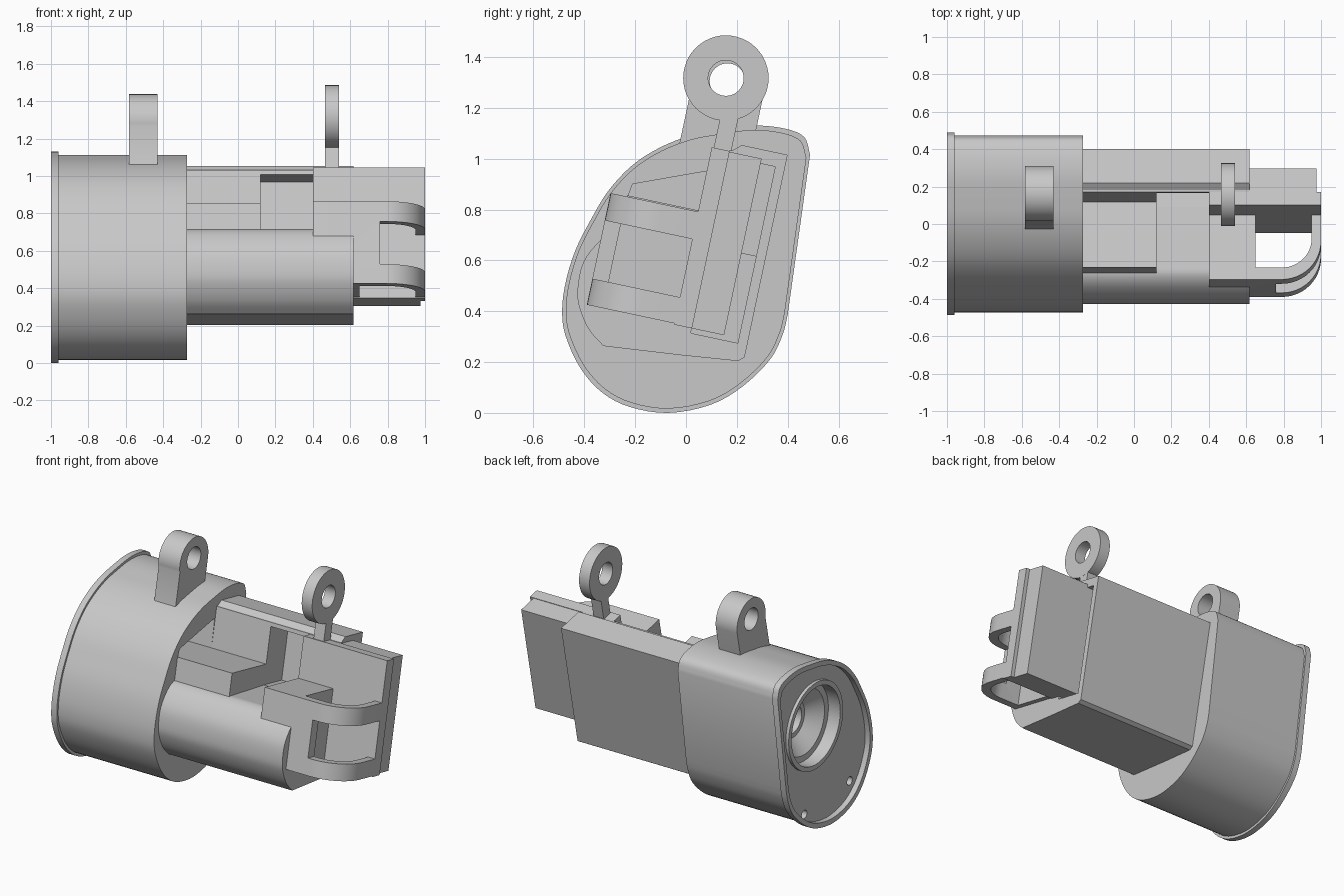
import bpy, bmesh
from math import sin, cos, pi, radians
from mathutils import Vector

cube = bpy.data.objects.get("Cube")
if cube:
    bpy.data.objects.remove(cube, do_unlink=True)

GREY = (0.58, 0.58, 0.58, 1)
grey = bpy.data.materials.new("light_grey")
grey.use_nodes = True
grey.diffuse_color = GREY
grey.node_tree.nodes["Principled BSDF"].inputs["Base Color"].default_value = GREY

TILT = radians(12)


def tilt(a, h):
    """Leaning frame (depth, height) to y, z."""
    return (a * cos(TILT) + h * sin(TILT), h * cos(TILT) - a * sin(TILT))


def along_x(p, t):
    return (t, p[0], p[1])


def along_lean(p, t):
    return (p[0], *tilt(p[1], t))


def finish(name, bm):
    bmesh.ops.recalc_face_normals(bm, faces=bm.faces)
    mesh = bpy.data.meshes.new(name)
    bm.to_mesh(mesh)
    bm.free()
    mesh.materials.append(grey)
    obj = bpy.data.objects.new(name, mesh)
    bpy.context.collection.objects.link(obj)
    return obj


def prism(name, pts, lo, hi, place=along_x):
    bm = bmesh.new()
    rings = [[bm.verts.new(place(p, t)) for p in pts] for t in (lo, hi)]
    bm.faces.new(rings[0])
    bm.faces.new(rings[1])
    n = len(pts)
    for i in range(n):
        j = (i + 1) % n
        bm.faces.new((rings[0][i], rings[0][j], rings[1][j], rings[1][i]))
    return finish(name, bm)


def box(name, x0, x1, a0, a1, h0, h1):
    corners = ((a0, h0), (a1, h0), (a1, h1), (a0, h1))
    return prism(name, [tilt(*c) for c in corners], x0, x1)


def lathe(name, profile, y, z, n=40):
    """Turn an (x, radius) profile about an axis along x."""
    bm = bmesh.new()
    rings = [[bm.verts.new((x, y + r * cos(2 * pi * i / n), z + r * sin(2 * pi * i / n)))
              for i in range(n)] for x, r in profile]
    bm.faces.new(rings[0])
    bm.faces.new(rings[-1])
    for low, high in zip(rings, rings[1:]):
        for i in range(n):
            j = (i + 1) % n
            bm.faces.new((low[i], low[j], high[j], high[i]))
    return finish(name, bm)


def cut(obj, *cutters):
    for cutter in cutters:
        mod = obj.modifiers.new("cut", 'BOOLEAN')
        mod.operation = 'DIFFERENCE'
        mod.solver = 'EXACT'
        mod.object = cutter
        bpy.context.view_layer.update()
        result = bpy.data.meshes.new_from_object(
            obj.evaluated_get(bpy.context.evaluated_depsgraph_get()))
        obj.modifiers.clear()
        obj.data = result
        bpy.data.objects.remove(cutter, do_unlink=True)


def spline(pts, steps=4):
    """Smooth open curve through the points."""
    v = [Vector(p) for p in pts]
    v = [2 * v[0] - v[1]] + v + [2 * v[-1] - v[-2]]
    out = []
    for a, b, c, d in zip(v, v[1:], v[2:], v[3:]):
        for s in range(steps):
            t = s / steps
            out.append(tuple(0.5 * (2 * b + (c - a) * t + (2 * a - 5 * b + 4 * c - d) * t * t
                                    + (3 * b - a - 3 * c + d) * t ** 3)))
    return out + [tuple(v[-2])]


def arc(cx, cy, r, start, end, n=12):
    return [(cx + r * cos(radians(start + (end - start) * i / n)),
             cy + r * sin(radians(start + (end - start) * i / n))) for i in range(n + 1)]


# Teardrop housing with an end flange
outline = spline([(.488, 1.016), (.465, 1.085), (.39, 1.118), (.27, 1.13), (.133, 1.113),
                  (.016, 1.09), (-.10, 1.045), (-.21, .975), (-.306, .873), (-.376, .757),
                  (-.435, .64), (-.472, .52), (-.487, .41), (-.475, .307), (-.416, .177),
                  (-.33, .08), (-.22, .023), (-.07, 0), (.094, .031), (.22, .102),
                  (.33, .209), (.38, .307), (.4, .386)])


def shrink(k):
    return [(y * k, .56 + (z - .56) * k) for y, z in outline]


housing = prism("housing", shrink(.97), -.965, -.272)
flange = prism("flange", outline, -1, -.96)
cut(flange, prism("recess_cutter", shrink(.94), -1.1, -.9))
EYE = (.075, .685)
BOWL = [(-1.05, .25), (-.9, .25), (-.9, .21), (-.82, .12), (-.82, .09), (-.6, .09)]
HOLE = [(-1.05, .027), (-.85, .027)]
tray_opening = [tilt(-.048, .789), tilt(-.4, .789), (-.21, .9), (.15, .963)]
cut(housing,
    lathe("bowl_cutter", BOWL, *EYE),
    lathe("hole_cutter", HOLE, -.3, .18, 20),
    lathe("hole_cutter", HOLE, .165, .14, 20),
    prism("opening_cutter", tray_opening, -.5, -.2))
bowl_rim = lathe("bowl_rim", [(-.985, .28), (-.95, .28)], *EYE)
cut(bowl_rim, lathe("rim_cutter", [(-1.05, .25), (-.9, .25)], *EYE))

# Leaning body with a rounded nose and a back wall
nose = spline([(-.325, .263), (-.38, .325), (-.416, .404), (-.427, .48), (-.404, .592),
               (-.337, .678), (-.27, .714), (-.21, .708)])
wall = [tilt(a, h) for a, h in ((-.048, .66), (-.048, 1.045), (-.037, 1.047), (-.004, 1.076),
                                (.18, 1.076), (.18, .262))]
body = prism("body", nose + wall + [(.205, .204), (-.02, .227)], -.3, .617)
cut(body,
    box("bay_cutter", .12, .7, -.06, .142, .661, 1.02),
    box("channel_cutter", .41, .7, -.047, .142, .311, 1.0))
tray = box("tray", -.285, .12, -.405, -.03, .6, .789)

# Sliding block in the channel
block_front = box("block_front", .4, 1, -.118, -.046, .33, 1.043)
block_back = box("block_back", .4, .975, -.05, .083, .33, 1.04)

# Holder with two looped arms
loop = [(.4, -.09), (.4, -.47)] + arc(.79, -.26, .21, -90, 0) + [(1, -.09)]
holder = prism("arm_holder", loop, .335, .784, along_lean)
window = [(.65, -.118), (.65, -.405)] + arc(.79, -.245, .16, -90, 0) + [(.95, -.118)]
cut(holder,
    prism("window_cutter", window, .2, .9, along_lean),
    box("slot_cutter", .76, 1.1, -.6, -.118, .44, .674))

# Hanging ring on the block
ring = lathe("ring", [(.465, .168), (.54, .168)], .157, 1.317, 48)
cut(ring, lathe("ring_cutter", [(.4, .07), (.6, .07)], .157, 1.317))
ring_stem = box("ring_stem", .466, .539, -.11, -.04, 1.03, 1.195)

# Hanging lug on the housing
lug = prism("lug", arc(.163, 1.29, .147, -10, 190, 28) + [(-.03, 1.04), (.26, 1.04)], -.583, -.43)
cut(lug, lathe("lug_cutter", [(-.7, .07), (-.3, .07)], .163, 1.305))

# Smooth the curved sides, keep the edges sharp
bpy.ops.object.select_all(action='DESELECT')
for obj in (housing, flange, bowl_rim, body, holder, ring, lug):
    obj.select_set(True)
    bpy.context.view_layer.objects.active = obj
bpy.ops.object.shade_smooth_by_angle(angle=radians(28))
